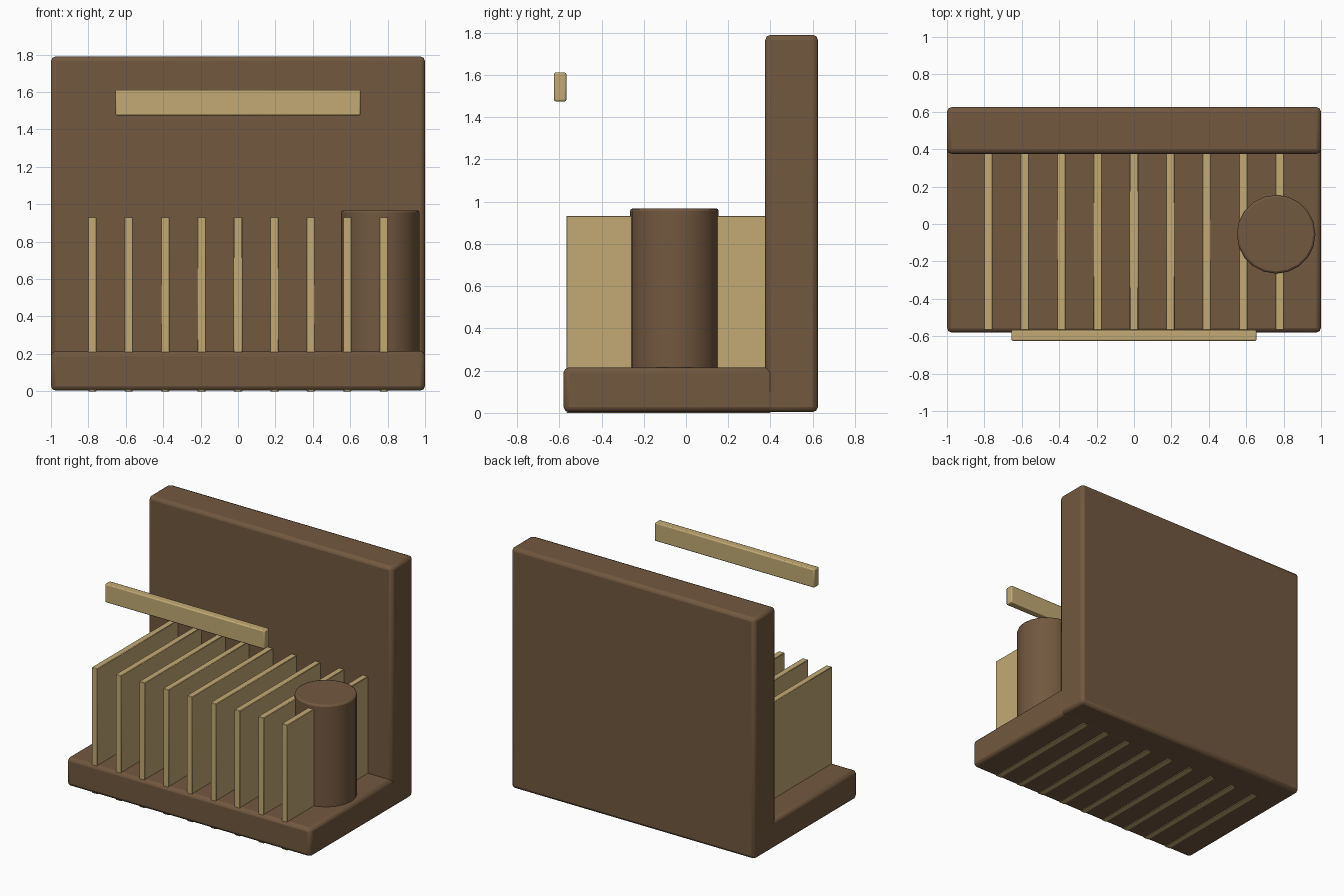
import bpy

if "Cube" in bpy.data.objects:
    bpy.data.objects.remove(bpy.data.objects["Cube"])

def material(name, rgb):
    m = bpy.data.materials.new(name)
    m.diffuse_color = (*rgb, 1.0)
    m.use_nodes = True
    m.node_tree.nodes["Principled BSDF"].inputs["Base Color"].default_value = m.diffuse_color
    return m

brown = material("dark wood brown", (0.168, 0.098, 0.050))
tan = material("pale tan", (0.54, 0.40, 0.175))

def finish(ob, name, mat, bevel, segments):
    ob.name = name
    ob.data.materials.append(mat)
    if bevel:
        b = ob.modifiers.new("soft edges", 'BEVEL')
        b.width = bevel
        b.segments = segments
        b.limit_method = 'ANGLE'
        b.angle_limit = 0.8
    bpy.ops.object.shade_smooth_by_angle(angle=0.6)
    return ob

def box(name, lo, hi, mat, bevel=0.0, segments=2):
    bpy.ops.mesh.primitive_cube_add(
        size=1, location=[(a + b) / 2 for a, b in zip(lo, hi)])
    ob = bpy.context.object
    ob.scale = [b - a for a, b in zip(lo, hi)]
    bpy.ops.object.transform_apply(location=False, rotation=False, scale=True)
    return finish(ob, name, mat, bevel, segments)

# base slab and upright back panel
box("base", (-1, -0.58, 0.004), (1, 0.42, 0.215), brown, 0.025)
box("back_panel", (-1, 0.375, 0.004), (1, 0.625, 1.79), brown, 0.025)

# row of nine upright dividers, reaching down through the base
for i in range(9):
    x = (i - 4) * 0.195
    box(f"divider_{i + 1}", (x - 0.023, -0.567, 0.0), (x + 0.023, 0.40, 0.932), tan, 0.003, 1)

# round post on the right
bpy.ops.mesh.primitive_cylinder_add(vertices=20, radius=0.21, depth=0.77,
                                    location=(0.76, -0.055, 0.583))
finish(bpy.context.object, "round_post", brown, 0.012, 2)

# floating front rail
box("front_rail", (-0.655, -0.625, 1.475), (0.655, -0.567, 1.612), tan, 0.008)
